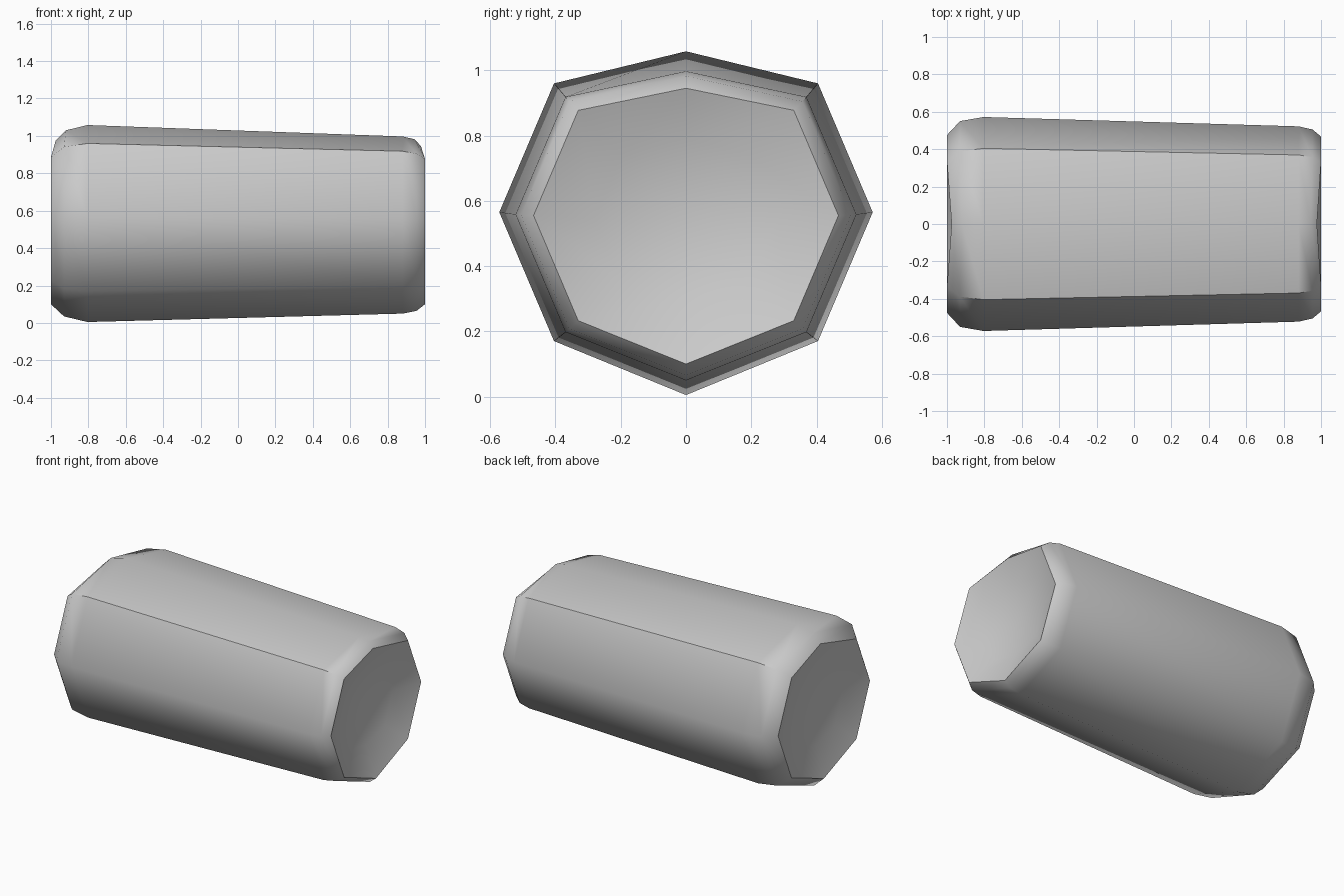
import bpy, bmesh
from math import radians

if "Cube" in bpy.data.objects:
    bpy.data.objects.remove(bpy.data.objects["Cube"])

# Octagonal can lying along x: each ring is
# (x, x of top corner, side radius, centre z, top z, bottom z)
RINGS = [
    (-0.940, -0.940, 0.28, 0.550, 0.80, 0.30),   # left dish
    (-1.000, -0.975, 0.475, 0.558, 0.975, 0.10),  # left rim
    (-0.930, -0.920, 0.55, 0.562, 1.03, 0.035),  # left bevel
    (-0.805, -0.805, 0.572, 0.565, 1.058, 0.005),  # body, wide end
    (0.880, 0.880, 0.522, 0.558, 0.997, 0.050),  # body, narrow end
    (0.955, 0.945, 0.505, 0.556, 0.982, 0.065),  # right bevel
    (1.000, 0.978, 0.467, 0.555, 0.945, 0.10),   # right rim
    (0.925, 0.925, 0.28, 0.545, 0.79, 0.30),     # right dish
]


def ring(bm, x, xt, r, zc, top, bottom):
    d, h = r * 0.707, r * 0.69
    pts = [(x, r, zc), (x, d, zc + h), (xt, 0, top), (x, -d, zc + h),
           (x, -r, zc), (x, -d, zc - h), (x, 0, bottom), (x, d, zc - h)]
    return [bm.verts.new(p) for p in pts]


bm = bmesh.new()
rings = [ring(bm, *r) for r in RINGS]
for a, b in zip(rings, rings[1:]):
    for i in range(8):
        j = (i + 1) % 8
        bm.faces.new((a[i], a[j], b[j], b[i]))

# Centres of the two hollow ends
for end, x in ((rings[0], -0.93), (rings[-1], 0.905)):
    c = bm.verts.new((x, 0, 0.545))
    for i in range(8):
        bm.faces.new((end[i], end[(i + 1) % 8], c))
bmesh.ops.recalc_face_normals(bm, faces=bm.faces)

mesh = bpy.data.meshes.new("can_body")
bm.to_mesh(mesh)
bm.free()
can = bpy.data.objects.new("can_body", mesh)
bpy.context.collection.objects.link(can)
bpy.context.view_layer.objects.active = can
can.select_set(True)
bpy.ops.object.shade_smooth_by_angle(angle=radians(50))
